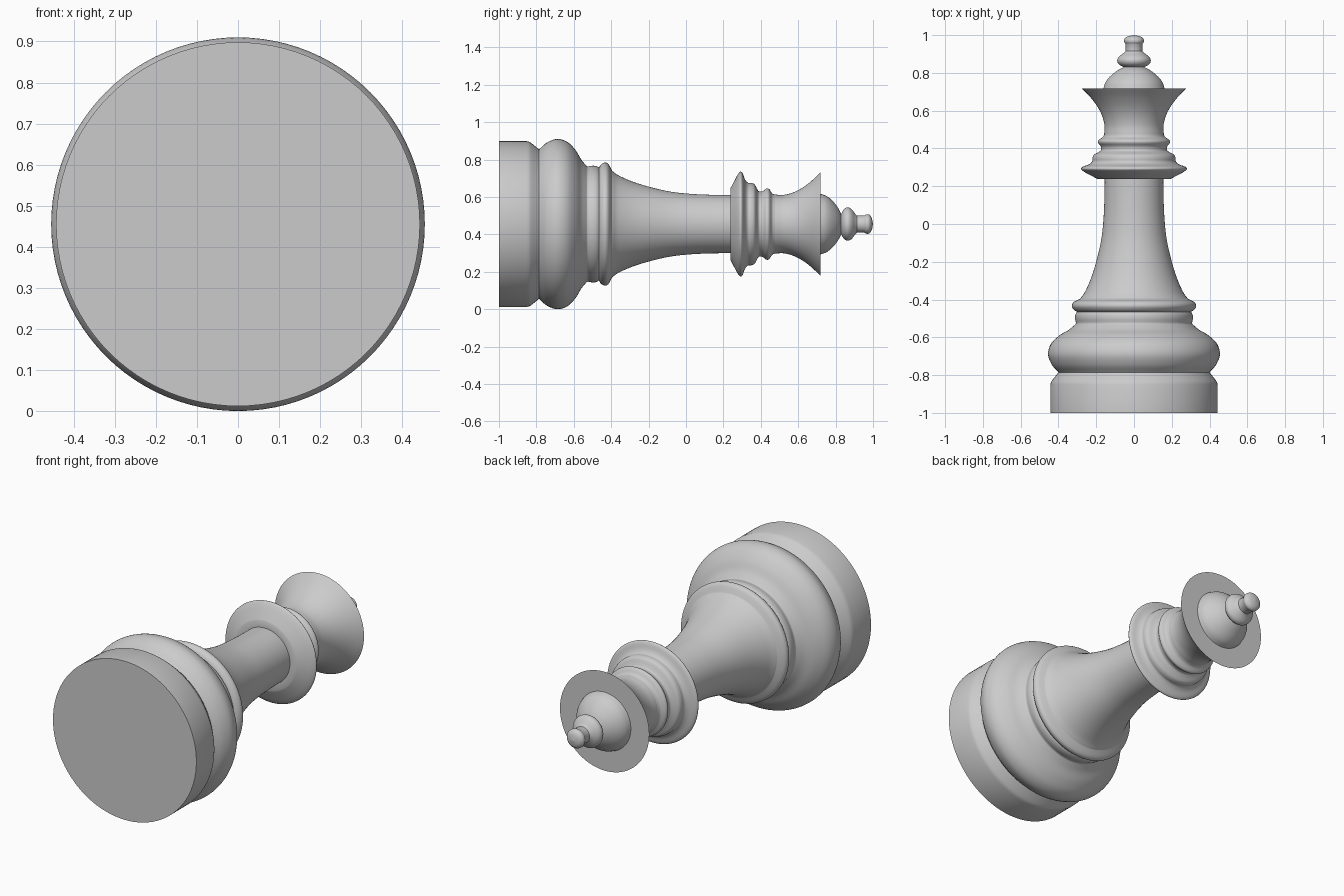
import bpy
import bmesh
from math import cos, sin, tau, radians
from mathutils import Vector

AXIS_Z = 0.455   # height of the turning axis, which runs along y
SEGMENTS = 96
STEPS = 5

cube = bpy.data.objects.get("Cube")
if cube:
    bpy.data.objects.remove(cube, do_unlink=True)

grey = bpy.data.materials.new("plain grey")
grey.use_nodes = True
grey.diffuse_color = (0.6, 0.6, 0.6, 1)
shader = next(n for n in grey.node_tree.nodes if n.type == 'BSDF_PRINCIPLED')
shader.inputs["Base Color"].default_value = grey.diffuse_color


def smooth_run(points):
    """Pass a flowing curve through the (y, radius) points."""
    pts = [Vector(p) for p in points]
    if len(pts) == 2:
        return pts
    ends = [2 * pts[0] - pts[1]] + pts + [2 * pts[-1] - pts[-2]]
    curve = []
    for a, b, c, d in zip(ends, ends[1:], ends[2:], ends[3:]):
        for s in range(STEPS):
            t = s / STEPS
            curve.append(0.5 * (2 * b + (c - a) * t
                                + (2 * a - 5 * b + 4 * c - d) * t ** 2
                                + (3 * b - a - 3 * c + d) * t ** 3))
    return curve + [pts[-1]]


def turn(name, *runs):
    """Lathe a part; the corners between runs stay sharp."""
    profile = []
    for run in runs:
        curve = smooth_run(run)
        if profile and (profile[-1] - curve[0]).length < 1e-5:
            curve = curve[1:]
        profile += curve
    bm = bmesh.new()
    rings = []
    for y, r in profile:
        r = max(r, 0)
        rings.append([bm.verts.new((r * cos(tau * k / SEGMENTS), y,
                                    AXIS_Z + r * sin(tau * k / SEGMENTS)))
                      for k in range(SEGMENTS)])
    for low, high in zip(rings, rings[1:]):
        for k in range(SEGMENTS):
            n = (k + 1) % SEGMENTS
            bm.faces.new((low[k], high[k], high[n], low[n]))
    bmesh.ops.remove_doubles(bm, verts=bm.verts, dist=1e-5)
    mesh = bpy.data.meshes.new(name)
    bm.to_mesh(mesh)
    bm.free()
    mesh.materials.append(grey)
    obj = bpy.data.objects.new(name, mesh)
    bpy.context.collection.objects.link(obj)
    bpy.ops.object.select_all(action='DESELECT')
    obj.select_set(True)
    bpy.context.view_layer.objects.active = obj
    bpy.ops.object.shade_smooth_by_angle(angle=radians(35))


# Foot: flat underside, straight drum and rounded shoulder
turn("base_drum",
     [(-1, 0), (-1, .443)],
     [(-1, .443), (-.85, .443)],
     [(-.85, .443), (-.83, .435), (-.785, .4)])

# Wide cushion above the foot
turn("base_cushion",
     [(-.785, .4), (-.745, .435), (-.69, .455), (-.635, .44),
      (-.59, .395), (-.56, .345), (-.535, .315)])

# Two narrow rings
turn("lower_rings",
     [(-.535, .315), (-.525, .308), (-.5, .312), (-.48, .31), (-.465, .302)],
     [(-.465, .302), (-.455, .318), (-.435, .329), (-.415, .321), (-.395, .285)])

# Tapering stem
turn("stem",
     [(-.395, .285), (-.36, .26), (-.28, .225), (-.18, .195), (-.08, .173),
      (.02, .162), (.12, .157), (.237, .155)])

# Flared collar with stepped rings
turn("collar",
     [(.237, .155), (.237, .19)],
     [(.237, .19), (.255, .225), (.275, .262), (.29, .28), (.303, .272),
      (.315, .24), (.33, .222), (.35, .22), (.367, .212), (.38, .188)],
     [(.38, .188), (.39, .175), (.41, .176), (.43, .19), (.445, .187),
      (.46, .165), (.475, .158)])

# Crown cup with a flat top
turn("crown",
     [(.475, .158), (.52, .156), (.57, .168), (.62, .193),
      (.67, .23), (.718, .276)],
     [(.718, .276), (.718, .162)])

# Dome on the crown
turn("dome",
     [(.718, .162), (.75, .151), (.78, .128), (.81, .092), (.83, .055)])

# Finial: bead, neck and small knob
turn("finial",
     [(.83, .055), (.845, .08), (.865, .089), (.885, .08), (.905, .055),
      (.915, .045)],
     [(.915, .045), (.953, .045)],
     [(.953, .045), (.965, .052), (.98, .05), (.993, .033), (1, 0)])
